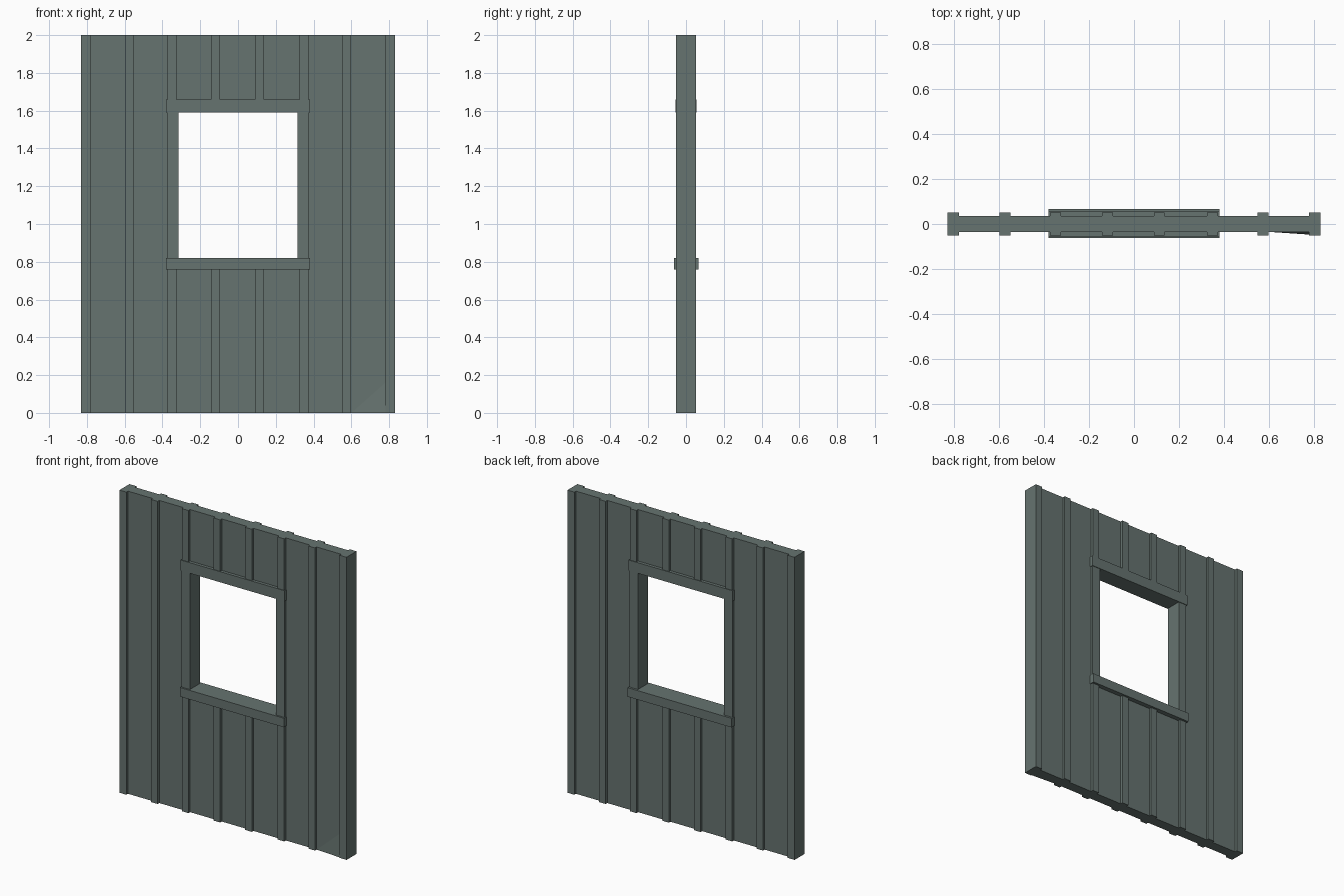
import bpy, bmesh
from mathutils import Vector

if "Cube" in bpy.data.objects:
    bpy.data.objects.remove(bpy.data.objects["Cube"])

paint = bpy.data.materials.new("grey_green_paint")
paint.diffuse_color = (0.133, 0.172, 0.160, 1)
paint.use_nodes = True
paint.node_tree.nodes["Principled BSDF"].inputs["Base Color"].default_value = paint.diffuse_color

W, H = 0.83, 2.0             # half width and height of the wall
PANEL, BATTEN = 0.035, 0.052  # half depths
OPEN_X, FRAME_X = 0.315, 0.375
SILL_Z, OPEN_Z0, OPEN_Z1, HEAD_Z = 0.76, 0.82, 1.59, 1.66


def finish(bm, name):
    mesh = bpy.data.meshes.new(name)
    bm.to_mesh(mesh)
    bm.free()
    mesh.materials.append(paint)
    obj = bpy.data.objects.new(name, mesh)
    bpy.context.collection.objects.link(obj)
    return obj


def box(name, x, y, z, skip=()):
    """Box from ranges; faces whose normal is listed in skip are left open."""
    bm = bmesh.new()
    bmesh.ops.create_cube(bm, size=1)
    bm.normal_update()
    hidden = [f for f in bm.faces
              if any(f.normal.dot(Vector(d)) > 0.9 for d in skip)]
    bmesh.ops.delete(bm, geom=hidden, context='FACES')
    for v in bm.verts:
        v.co = [r[0] if c < 0 else r[1] for c, r in zip(v.co, (x, y, z))]
    return finish(bm, name)


# Flat boarding: front and back skins around the window frame
L, R, D, U = (-1, 0, 0), (1, 0, 0), (0, 0, -1), (0, 0, 1)
P = (-PANEL, PANEL)
box("left_boards", (-W + 0.05, -FRAME_X), P, (0, H), (L, R))
box("right_boards", (FRAME_X, W - 0.05), P, (0, H), (L, R))
box("lower_boards", (-FRAME_X, FRAME_X), P, (0, SILL_Z), (L, R, U))
box("upper_boards", (-FRAME_X, FRAME_X), P, (HEAD_Z, H), (L, R, D))

# Corner posts and window jambs, full depth
B = (-BATTEN, BATTEN)
for s, side in ((-1, "left"), (1, "right")):
    box(side + "_corner_post", sorted((s * (W - 0.05), s * W)), B, (0, H))
    box(side + "_jamb", sorted((s * OPEN_X, s * FRAME_X)), B,
        (OPEN_Z0, OPEN_Z1), (D, U))

# Head trim and projecting sill
box("window_head", (-0.38, 0.38), (-0.056, 0.056), (OPEN_Z1, HEAD_Z))
box("window_sill", (-0.38, 0.38), (-0.063, 0.066), (SILL_Z, OPEN_Z0))

# Battens over the board joints, on both faces of the wall
for s, face in ((-1, "front"), (1, "back")):
    y = sorted((s * PANEL, s * BATTEN))
    inner = [(0, -s, 0)]
    for x in (-0.575, 0.575):
        box(face + "_long_batten", (x - 0.024, x + 0.024), y, (0, H), inner)
    for x in (-0.35, -0.118, 0.113, 0.35):
        span = (x - 0.024, x + 0.024)
        box(face + "_lower_batten", span, y, (0, SILL_Z), inner + [U])
        box(face + "_upper_batten", span, y, (HEAD_Z, H), inner + [D])

# Warped board corner at the front, lower right
bm = bmesh.new()
a, b, c, d = [bm.verts.new(p) for p in (
    (0.60, -PANEL, 0), (0.78, -0.047, 0), (0.78, -PANEL, 0.16), (0.78, -PANEL, 0))]
bm.faces.new((a, b, c))
bm.faces.new((a, d, b))
finish(bm, "warped_board_corner")
